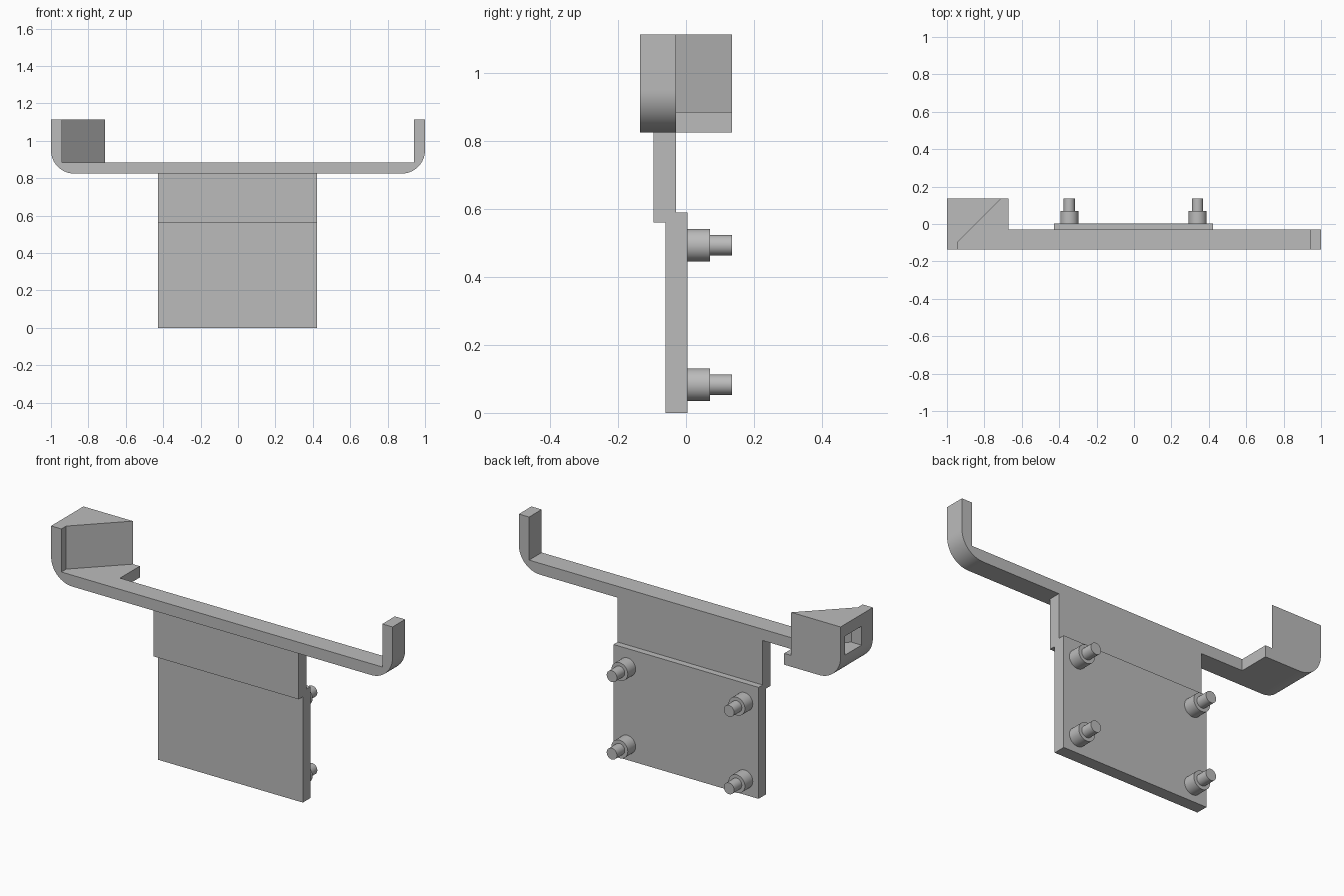
import bpy, bmesh, math
from mathutils import Vector

cube = bpy.data.objects.get("Cube")
if cube:
    bpy.data.objects.remove(cube, do_unlink=True)

grey = bpy.data.materials.new("plain grey")
grey.use_nodes = True
GREY = (0.5, 0.5, 0.5, 1)
grey.diffuse_color = GREY
grey.node_tree.nodes["Principled BSDF"].inputs["Base Color"].default_value = GREY

# Main dimensions
FRONT, REAR, BAR_REAR = -0.135, 0.135, -0.03
BOTTOM, FLOOR, TOP = 0.825, 0.885, 1.113
INNER, RADIUS = 0.94, 0.125
PLATE_X, PLATE_MID = 0.425, -0.003


def prism(name, points, axis, start, end):
    """Extrude a closed 2D profile along one axis (0=x, 1=y, 2=z)."""
    bm = bmesh.new()
    verts = []
    for p in points:
        co = list(p)
        co.insert(axis, start)
        verts.append(bm.verts.new(co))
    face = bm.faces.new(verts)
    new = bmesh.ops.extrude_face_region(bm, geom=[face])["geom"]
    shift = Vector((0, 0, 0))
    shift[axis] = end - start
    bmesh.ops.translate(bm, vec=shift, verts=[v for v in new if isinstance(v, bmesh.types.BMVert)])
    bmesh.ops.recalc_face_normals(bm, faces=bm.faces)
    mesh = bpy.data.meshes.new(name)
    bm.to_mesh(mesh)
    bm.free()
    mesh.materials.append(grey)
    obj = bpy.data.objects.new(name, mesh)
    bpy.context.collection.objects.link(obj)
    return obj


def activate(obj):
    bpy.ops.object.select_all(action='DESELECT')
    obj.select_set(True)
    bpy.context.view_layer.objects.active = obj


def combine(target, other, operation):
    """Apply a boolean and discard the operand."""
    mod = target.modifiers.new("combine", 'BOOLEAN')
    mod.operation, mod.solver, mod.object = operation, 'EXACT', other
    activate(target)
    bpy.ops.object.modifier_apply(modifier=mod.name)
    bpy.data.objects.remove(other, do_unlink=True)


def smooth(obj):
    activate(obj)
    bpy.ops.object.shade_smooth_by_angle(angle=math.radians(30))


# Hooked end: rounded outside corner, sharp inside corner
steps = 16
arc = []
for i in range(steps + 1):
    a = math.pi / 2 * i / steps
    arc.append((-1 + RADIUS - RADIUS * math.cos(a), BOTTOM + RADIUS - RADIUS * math.sin(a)))
hook = [(-INNER, FLOOR), (-INNER, TOP), (-1, TOP)] + arc

# Crossbar with an upturned hook at both ends
bar = prism("hooked_crossbar", hook + [(-x, z) for x, z in reversed(hook)], 1, FRONT, BAR_REAR)

# Deeper shelf and diagonal wedge at the right end
shelf = prism("end_shelf", hook + [(-0.67, BOTTOM), (-0.67, FLOOR)], 1, BAR_REAR, REAR)
combine(bar, shelf, 'UNION')
wedge = prism("end_wedge", [(-INNER, -0.095), (-0.71, REAR), (-INNER, REAR)], 2, FLOOR, TOP)
combine(bar, wedge, 'UNION')

# Pocket opening through the outer side of the wedge
pocket = prism("pocket_cutter", [(-1.05, -0.04), (-INNER, -0.04), (-0.8, 0.1), (-1.05, 0.1)],
               2, BOTTOM + RADIUS, 1.05)
pocket.hide_render = True
combine(bar, pocket, 'DIFFERENCE')

# Stepped mounting plate hanging below the crossbar
side = [(-0.06, 0), (0.004, 0), (0.004, 0.59), (BAR_REAR, 0.59), (BAR_REAR, BOTTOM),
        (-0.095, BOTTOM), (-0.095, 0.56), (-0.06, 0.56)]
plate = prism("mounting_plate", side, 0, PLATE_MID - PLATE_X, PLATE_MID + PLATE_X)
combine(bar, plate, 'UNION')
bar.name = "bracket_body"
smooth(bar)


# Stepped round pegs on the back of the plate
def peg(name, x, z):
    bm = bmesh.new()
    profile = [(0, 0), (0.048, 0), (0.048, 0.066), (0.03, 0.066), (0.03, 0.131), (0, 0.131)]
    verts = [bm.verts.new((r, y, 0)) for r, y in profile]
    edges = [bm.edges.new(pair) for pair in zip(verts, verts[1:])]
    bmesh.ops.spin(bm, geom=verts + edges, cent=(0, 0, 0), axis=(0, 1, 0),
                   angle=2 * math.pi, steps=48, use_duplicate=False)
    bmesh.ops.remove_doubles(bm, verts=bm.verts, dist=0.0001)
    bmesh.ops.recalc_face_normals(bm, faces=bm.faces)
    mesh = bpy.data.meshes.new(name)
    bm.to_mesh(mesh)
    bm.free()
    mesh.materials.append(grey)
    obj = bpy.data.objects.new(name, mesh)
    obj.location = (x, 0.004, z)
    bpy.context.collection.objects.link(obj)
    smooth(obj)


for side_name, sign in (("left", 1), ("right", -1)):
    for level, z in (("upper", 0.493), ("lower", 0.083)):
        peg(f"{level}_{side_name}_peg", PLATE_MID + sign * 0.343, z)
